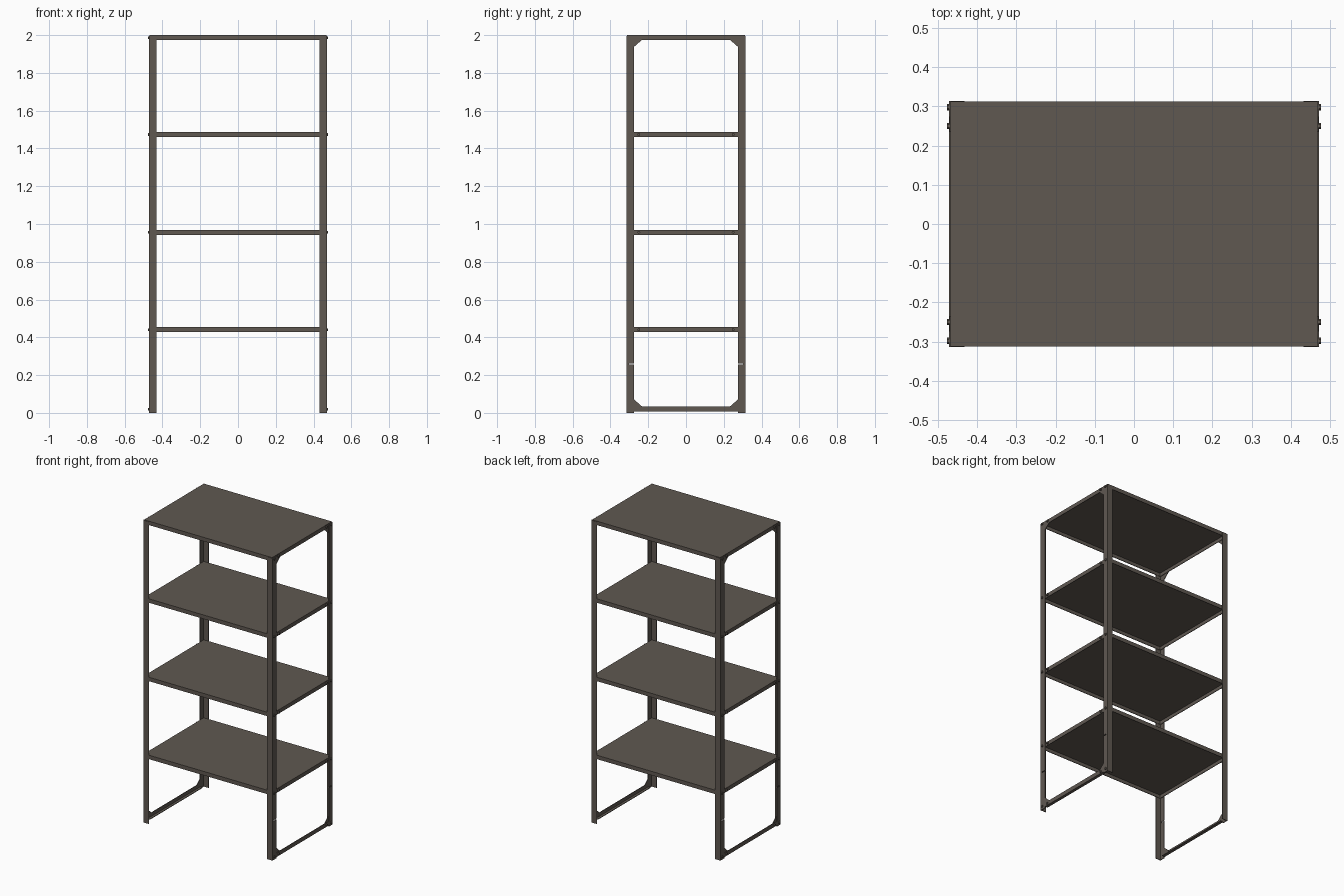
import bpy, bmesh, math
from mathutils import Matrix, Vector

cube = bpy.data.objects.get("Cube")
if cube:
    bpy.data.objects.remove(cube)

steel = bpy.data.materials.new("warm_grey_steel")
steel.use_nodes = True
COLOR = (0.115, 0.098, 0.083, 1)
steel.diffuse_color = COLOR
steel.node_tree.nodes["Principled BSDF"].inputs["Base Color"].default_value = COLOR

W, D, H = 0.472, 0.314, 2.0      # half width, half depth, height
T = 0.004                        # sheet thickness
FLANGE = 0.04                    # post leg width
LIP = 0.026                      # shelf edge height
SHELF_TOPS = (0.454, 0.969, 1.487, H)


def finish(name, bm):
    bmesh.ops.recalc_face_normals(bm, faces=bm.faces)
    mesh = bpy.data.meshes.new(name)
    bm.to_mesh(mesh)
    bm.free()
    mesh.materials.append(steel)
    obj = bpy.data.objects.new(name, mesh)
    bpy.context.collection.objects.link(obj)
    return obj


def prism(bm, points, offset):
    """Extrude a closed outline of 3D points along offset."""
    face = bm.faces.new([bm.verts.new(p) for p in points])
    new = bmesh.ops.extrude_face_region(bm, geom=[face])["geom"]
    verts = [v for v in new if isinstance(v, bmesh.types.BMVert)]
    bmesh.ops.translate(bm, verts=verts, vec=Vector(offset))


def box(bm, lo, hi):
    (x0, y0, z0), (x1, y1, z1) = lo, hi
    prism(bm, [(x0, y0, z0), (x1, y0, z0), (x1, y1, z0), (x0, y1, z0)], (0, 0, z1 - z0))


def side_plate(bm, sx, outline, x=W):
    """Thin upright plate facing sideways, drawn in y and z."""
    prism(bm, [(sx * x, y, z) for y, z in outline], (-sx * T, 0, 0))


# Shelves: folded trays, open underneath
for i, top in enumerate(SHELF_TOPS):
    bm = bmesh.new()
    x, y, bottom = W - T, D - 0.002, top - LIP
    box(bm, (-x, -y, top - T), (x, y, top))
    for s in (-1, 1):
        y0, y1 = sorted((s * y, s * (y - T)))
        box(bm, (-x, y0, bottom), (x, y1, top - T))
        x0, x1 = sorted((s * x, s * (x - T)))
        box(bm, (x0, -y + T, bottom), (x1, y - T, top - T))
    finish(f"shelf_{i + 1}", bm)

for sx, side in ((1, "left"), (-1, "right")):
    # Angle posts, with a small slot near the foot
    for sy, end in ((-1, "front"), (1, "back")):
        bm = bmesh.new()
        y_in = D - FLANGE
        outline = [(D - T, 0), (D - T, H - T), (y_in, H - T), (y_in, 0.262),
                   (D - 0.012, 0.262), (D - 0.012, 0.256), (y_in, 0.256), (y_in, 0)]
        side_plate(bm, sx, [(sy * y, z) for y, z in outline])
        x0, x1 = sorted((sx * W, sx * (W - FLANGE)))
        y0, y1 = sorted((sy * D, sy * (D - T)))
        box(bm, (x0, y0, 0), (x1, y1, H - T))
        finish(f"{end}_{side}_post", bm)

        # Corner gussets at top and bottom
        bm = bmesh.new()
        for z, up in ((0.035, 1), (H - LIP, -1)):
            side_plate(bm, sx, [(sy * y, z + up * h) for y, h in
                                ((y_in, -0.02), (y_in, 0.035), (y_in - 0.04, 0), (y_in - 0.04, -0.02))],
                       W - 0.002)
        finish(f"{end}_{side}_gussets", bm)

        # Hexagonal bolts
        bm = bmesh.new()
        for z in [0.02] + [top - 0.013 for top in SHELF_TOPS]:
            for y in (D - 0.016, D - 0.064):
                place = Matrix.Translation((sx * (W + 0.001), sy * y, z)) @ Matrix.Rotation(math.pi / 2, 4, "Y")
                bmesh.ops.create_cone(bm, cap_ends=True, segments=6, radius1=0.008,
                                      radius2=0.008, depth=0.009, matrix=place)
        finish(f"{end}_{side}_bolts", bm)

    # Bottom side rail
    bm = bmesh.new()
    y = D - FLANGE
    side_plate(bm, sx, [(-y, 0.008), (y, 0.008), (y, 0.035), (-y, 0.035)])
    x0, x1 = sorted((sx * W, sx * (W - 0.02)))
    box(bm, (x0, -y, 0.008), (x1, y, 0.008 + T))
    finish(f"{side}_bottom_rail", bm)
